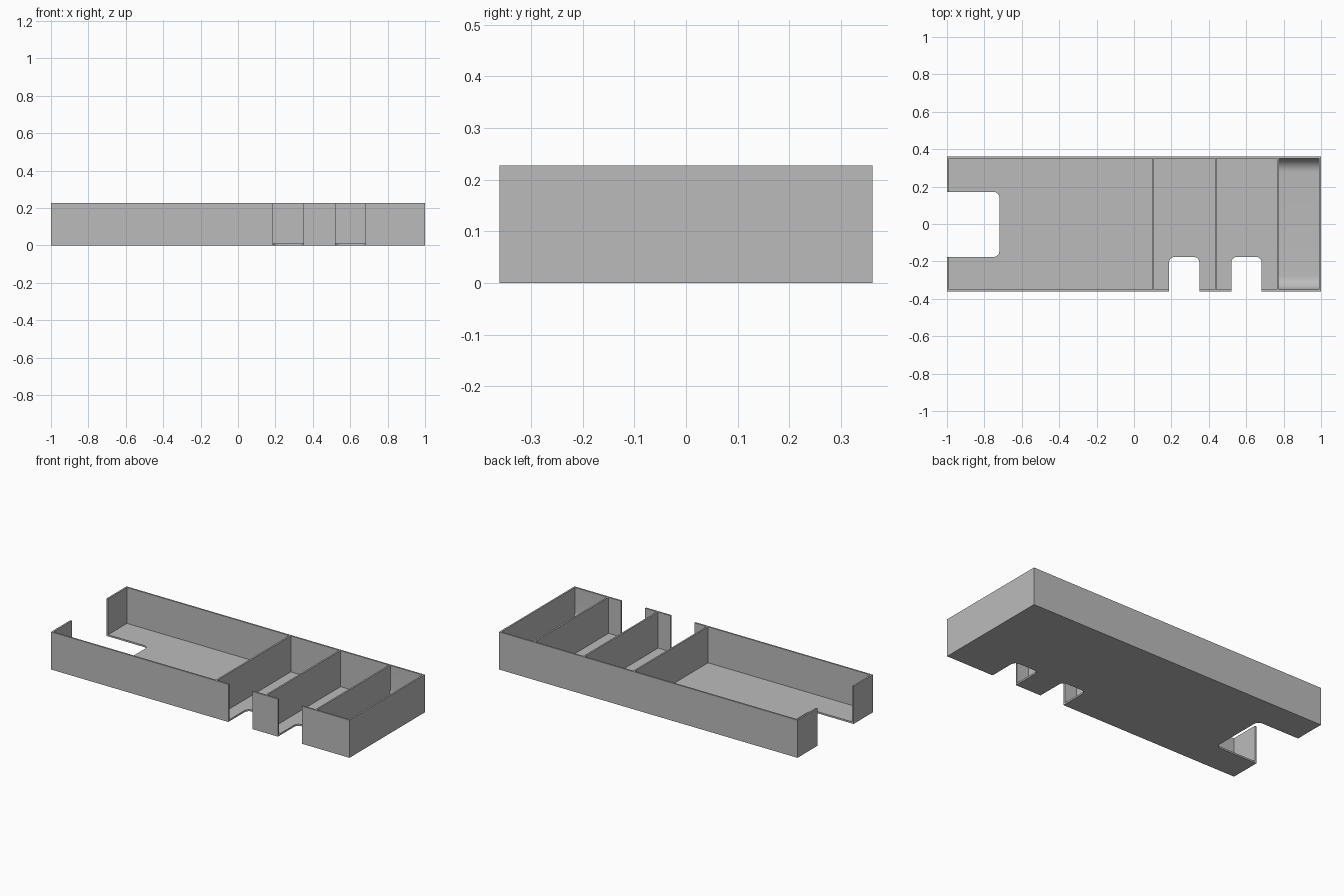
import bpy, bmesh, math

if "Cube" in bpy.data.objects:
    bpy.data.objects.remove(bpy.data.objects["Cube"], do_unlink=True)

HALF_X, HALF_Y, HEIGHT = 1.0, 0.361, 0.228
WALL = 0.01

grey = bpy.data.materials.new("plain grey")
grey.use_nodes = True
colour = (0.5, 0.5, 0.5, 1)
grey.diffuse_color = colour
grey.node_tree.nodes["Principled BSDF"].inputs["Base Color"].default_value = colour


def rounded_rect(u0, u1, v0, v1, r, steps=10):
    """Counter-clockwise outline with rounded corners."""
    if r == 0:
        return [(u0, v0), (u1, v0), (u1, v1), (u0, v1)]
    centres = [(u1 - r, v1 - r), (u0 + r, v1 - r), (u0 + r, v0 + r), (u1 - r, v0 + r)]
    return [(cu + r * math.cos(math.pi / 2 * (k + i / steps)),
             cv + r * math.sin(math.pi / 2 * (k + i / steps)))
            for k, (cu, cv) in enumerate(centres) for i in range(steps + 1)]


def prism(name, outline, w0, w1, along="z"):
    """Extrude an outline along z, or a (y, z) outline along x."""
    bm = bmesh.new()
    place = (lambda u, v, w: (u, v, w)) if along == "z" else (lambda u, v, w: (w, u, v))
    low = [bm.verts.new(place(u, v, w0)) for u, v in outline]
    high = [bm.verts.new(place(u, v, w1)) for u, v in outline]
    bm.faces.new(low[::-1])
    bm.faces.new(high)
    n = len(outline)
    for i in range(n):
        j = (i + 1) % n
        bm.faces.new((low[i], low[j], high[j], high[i]))
    mesh = bpy.data.meshes.new(name)
    bm.to_mesh(mesh)
    bm.free()
    mesh.materials.append(grey)
    obj = bpy.data.objects.new(name, mesh)
    bpy.context.collection.objects.link(obj)
    return obj


# Solid block that becomes the tray
tray = prism("drawer_tray", rounded_rect(-HALF_X, HALF_X, -HALF_Y, HALF_Y, 0), 0, HEIGHT)

# Compartments, leaving thin dividers; the last has a scooped floor
cutters = []
compartments = [(-HALF_X + WALL, 0.098, 0), (0.108, 0.432, 0),
                (0.442, 0.765, 0), (0.775, HALF_X - WALL, 0.075)]
for x0, x1, scoop in compartments:
    outline = rounded_rect(-HALF_Y + WALL, HALF_Y - WALL, WALL, 0.5, scoop)
    cutters.append(prism("compartment_cutter", outline, x0, x1, along="x"))

# Round-cornered finger notches: one in the end, two in the front
notches = [(-1.2, -0.72, -0.176, 0.171),
           (0.188, 0.349, -0.5, -0.176),
           (0.52, 0.683, -0.5, -0.176)]
for x0, x1, y0, y1 in notches:
    cutters.append(prism("notch_cutter", rounded_rect(x0, x1, y0, y1, 0.03), -0.1, 0.4))

for cutter in cutters:
    cutter.hide_render = True
    mod = tray.modifiers.new("cut", "BOOLEAN")
    mod.operation = "DIFFERENCE"
    mod.solver = "EXACT"
    mod.object = cutter

# Bake the cuts and remove the helpers
bpy.context.view_layer.update()
depsgraph = bpy.context.evaluated_depsgraph_get()
result = bpy.data.meshes.new_from_object(tray.evaluated_get(depsgraph))
tray.modifiers.clear()
tray.data = result
for cutter in cutters:
    bpy.data.objects.remove(cutter, do_unlink=True)

# Smooth the rounded corners and scoop, keep the walls crisp
bpy.ops.object.select_all(action="DESELECT")
tray.select_set(True)
bpy.context.view_layer.objects.active = tray
bpy.ops.object.shade_smooth_by_angle(angle=math.radians(30))
